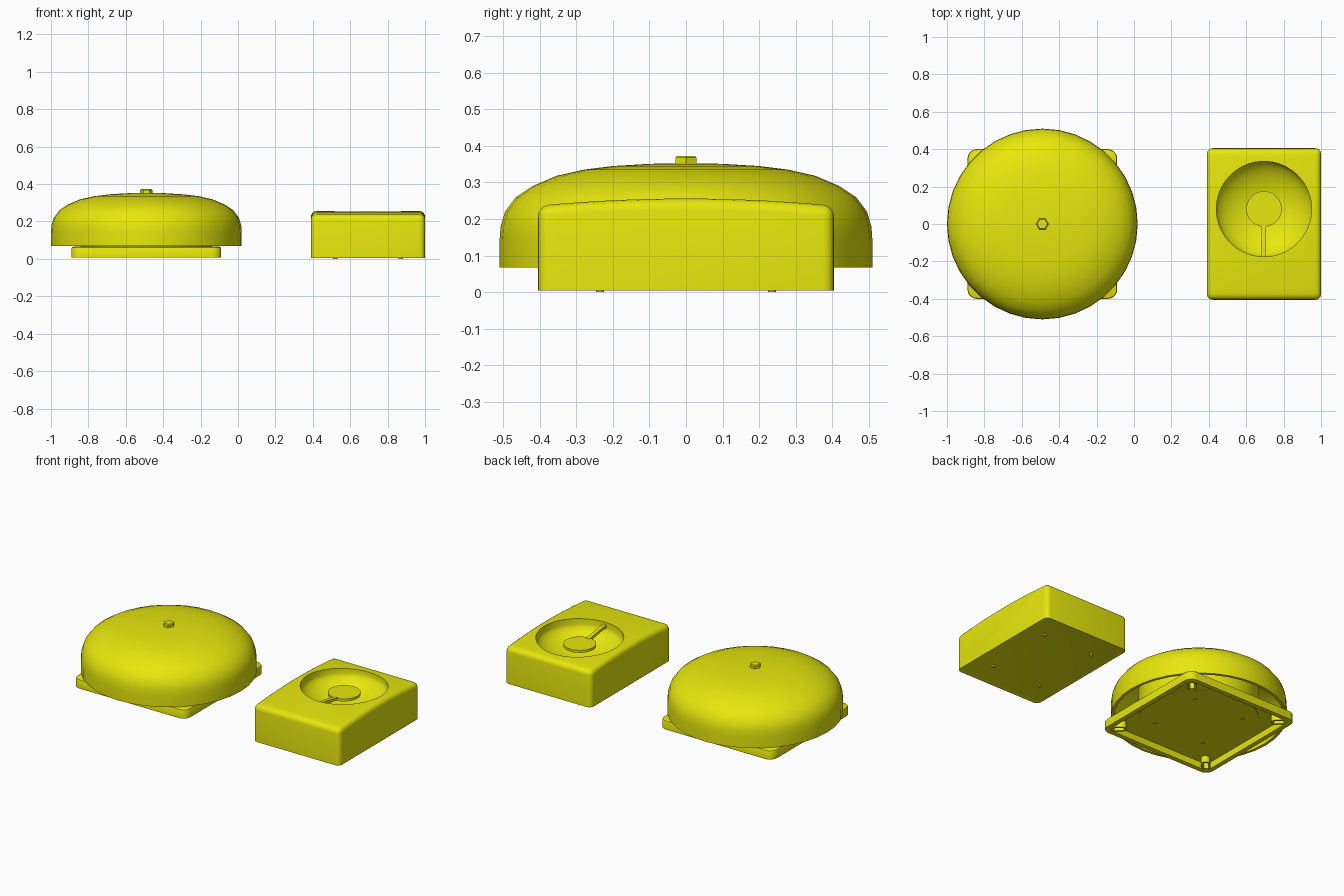
import bpy, bmesh, math
from mathutils import Vector, Matrix

if "Cube" in bpy.data.objects:
    bpy.data.objects.remove(bpy.data.objects["Cube"])

yellow = bpy.data.materials.new("signal_yellow")
yellow.diffuse_color = (0.8, 0.8, 0.004, 1)
yellow.use_nodes = True
yellow.node_tree.nodes["Principled BSDF"].inputs["Base Color"].default_value = yellow.diffuse_color


def finish(name, bm, angle=35):
    bmesh.ops.remove_doubles(bm, verts=bm.verts, dist=1e-5)
    bmesh.ops.recalc_face_normals(bm, faces=bm.faces)
    me = bpy.data.meshes.new(name)
    bm.to_mesh(me)
    bm.free()
    ob = bpy.data.objects.new(name, me)
    bpy.context.collection.objects.link(ob)
    me.materials.append(yellow)
    if angle:
        shade(ob, angle)
    return ob


def shade(ob, angle):
    bpy.ops.object.select_all(action='DESELECT')
    ob.select_set(True)
    bpy.context.view_layer.objects.active = ob
    bpy.ops.object.shade_smooth_by_angle(angle=math.radians(angle))


def loft(rings, closed=False):
    """Bridge equal-length rings of points; cap the ends unless closed on itself."""
    bm = bmesh.new()
    vs = [[bm.verts.new(p) for p in r] for r in rings]
    n = len(vs[0])
    pairs = list(zip(vs, vs[1:])) + ([(vs[-1], vs[0])] if closed else [])
    for a, b in pairs:
        for i in range(n):
            j = (i + 1) % n
            bm.faces.new((a[i], a[j], b[j], b[i]))
    if not closed:
        bm.faces.new(vs[0])
        bm.faces.new(vs[-1])
    return bm


def circle(r, z, c, n):
    return [(c[0] + r * math.cos(2 * math.pi * i / n),
             c[1] + r * math.sin(2 * math.pi * i / n), z) for i in range(n)]


def revolve(name, profile, c, n=32, angle=35):
    return finish(name, loft([circle(r, z, c, n) for r, z in profile]), angle)


def rounded(hx, hy, r, z, c, rot=0, seg=5):
    """Rounded rectangle outline."""
    pts = []
    for k, (sx, sy) in enumerate(((1, 1), (-1, 1), (-1, -1), (1, -1))):
        for i in range(seg + 1):
            a = (k + i / seg) * math.pi / 2
            p = Vector((sx * (hx - r) + r * math.cos(a), sy * (hy - r) + r * math.sin(a), z))
            pts.append(Matrix.Rotation(rot, 3, 'Z') @ p + Vector((c[0], c[1], 0)))
    return pts


# ---------- bell ----------
B = (-0.49, 0.0)
outer = [(0.51, 0.068), (0.51, 0.14), (0.507, 0.18), (0.495, 0.22), (0.465, 0.26),
         (0.42, 0.29), (0.355, 0.318), (0.28, 0.335), (0.2, 0.345), (0.1, 0.351), (0.01, 0.353)]
inner = [(max(r - 0.018, 0.01), z - 0.016 if z > 0.1 else z) for r, z in outer]
revolve("bell_dome", inner[::-1] + outer, B, 36)
revolve("bell_washer", [(0.024, 0.345), (0.024, 0.357)], B, 20)
revolve("bell_nut", [(0.033, 0.35), (0.033, 0.368), (0.028, 0.373)], B, 6, 20)

# square back plate, hollow underneath
finish("bell_back_plate", loft([
    rounded(0.37, 0.37, 0.03, 0.05, B), rounded(0.37, 0.37, 0.03, 0.008, B),
    rounded(0.4, 0.4, 0.05, 0.008, B), rounded(0.4, 0.4, 0.05, 0.056, B),
    rounded(0.397, 0.397, 0.047, 0.062, B), rounded(0.39, 0.39, 0.04, 0.065, B)]))
revolve("bell_mechanism_housing", [(0.35, 0.046), (0.35, 0.24)], B, 36)

# slotted mounting posts in the plate corners
for k in range(4):
    a = math.pi / 4 + k * math.pi / 2
    c = (B[0] + 0.465 * math.cos(a), B[1] + 0.465 * math.sin(a))
    finish("bell_mount_post", loft([
        rounded(0.045, 0.027, 0.0269, 0.055, c, a), rounded(0.045, 0.027, 0.0269, 0.008, c, a),
        rounded(0.033, 0.015, 0.0149, 0.008, c, a), rounded(0.033, 0.015, 0.0149, 0.055, c, a)],
        closed=True))

# ---------- horn box ----------
X0, X1, HY, Z0 = 0.39, 1.0, 0.405, 0.005
bm = bmesh.new()
arch = [HY - 2 * HY * i / 14 for i in range(15)]
profile = [(-HY, Z0), (HY, Z0)] + [(y, 0.256 - 0.12 * y * y) for y in arch]
vs = [bm.verts.new((X0, y, z)) for y, z in profile]
face = bm.faces.new(vs)
ext = bmesh.ops.extrude_face_region(bm, geom=[face])
bmesh.ops.translate(bm, verts=[v for v in ext['geom'] if isinstance(v, bmesh.types.BMVert)],
                    vec=(X1 - X0, 0, 0))
bmesh.ops.recalc_face_normals(bm, faces=bm.faces)
edges = [e for e in bm.edges if e.calc_face_angle(0) > 0.8
         and max(v.co.z for v in e.verts) > Z0 + 0.01]
bmesh.ops.bevel(bm, geom=edges, offset=0.03, segments=4, profile=0.5, affect='EDGES')
bottom = [f for f in bm.faces if f.normal.z < -0.9]
bmesh.ops.inset_region(bm, faces=bottom, thickness=0.018, depth=0)
bottom = [f for f in bm.faces if f.normal.z < -0.9 and abs(f.calc_center_median().y) < 0.1
          and f.calc_area() > 0.2]
for v in {v for f in bottom for v in f.verts}:
    v.co.z += 0.004
box = finish("horn_box", bm, None)

# round bowl cut into the top
H = (0.695, 0.08)
bowl = [(0.255, 0.4), (0.255, 0.215)]
bowl += [(0.255 * math.cos(t), 0.215 - 0.11 * math.sin(t) ** 1.3)
         for t in [i * 1.5 / 9 for i in range(1, 10)]]
cutter = revolve("bowl_cutter", bowl, H, 40, None)
cutter.hide_render = True
mod = box.modifiers.new("bowl", 'BOOLEAN')
mod.operation, mod.solver, mod.object = 'DIFFERENCE', 'EXACT', cutter
bpy.context.view_layer.objects.active = box
box.select_set(True)
bpy.ops.object.modifier_apply(modifier=mod.name)
bpy.data.objects.remove(cutter)
shade(box, 35)

# centre disc and the arm that holds it from the rim
revolve("horn_disc", [(0.095, 0.198), (0.095, 0.214)], H, 32)
arm = [[(H[0] + sx * 0.012, y, z + dz) for sx, dz in ((-1, 0), (1, 0), (1, 0.018), (-1, 0.018))]
       for y, z in ((0.0, 0.197), (-0.145, 0.22), (-0.18, 0.22))]
finish("horn_disc_arm", loft(arm), 20)

# ---------- screw heads underneath ----------
for sx in (-1, 1):
    for sy in (-1, 1):
        revolve("box_screw", [(0.011, 0.012), (0.011, 0.0)],
                (H[0] + sx * 0.175, sy * 0.235), 12)
        revolve("bell_screw", [(0.011, 0.05), (0.011, 0.04)],
                (B[0] + sx * 0.18, sy * 0.18), 12)
